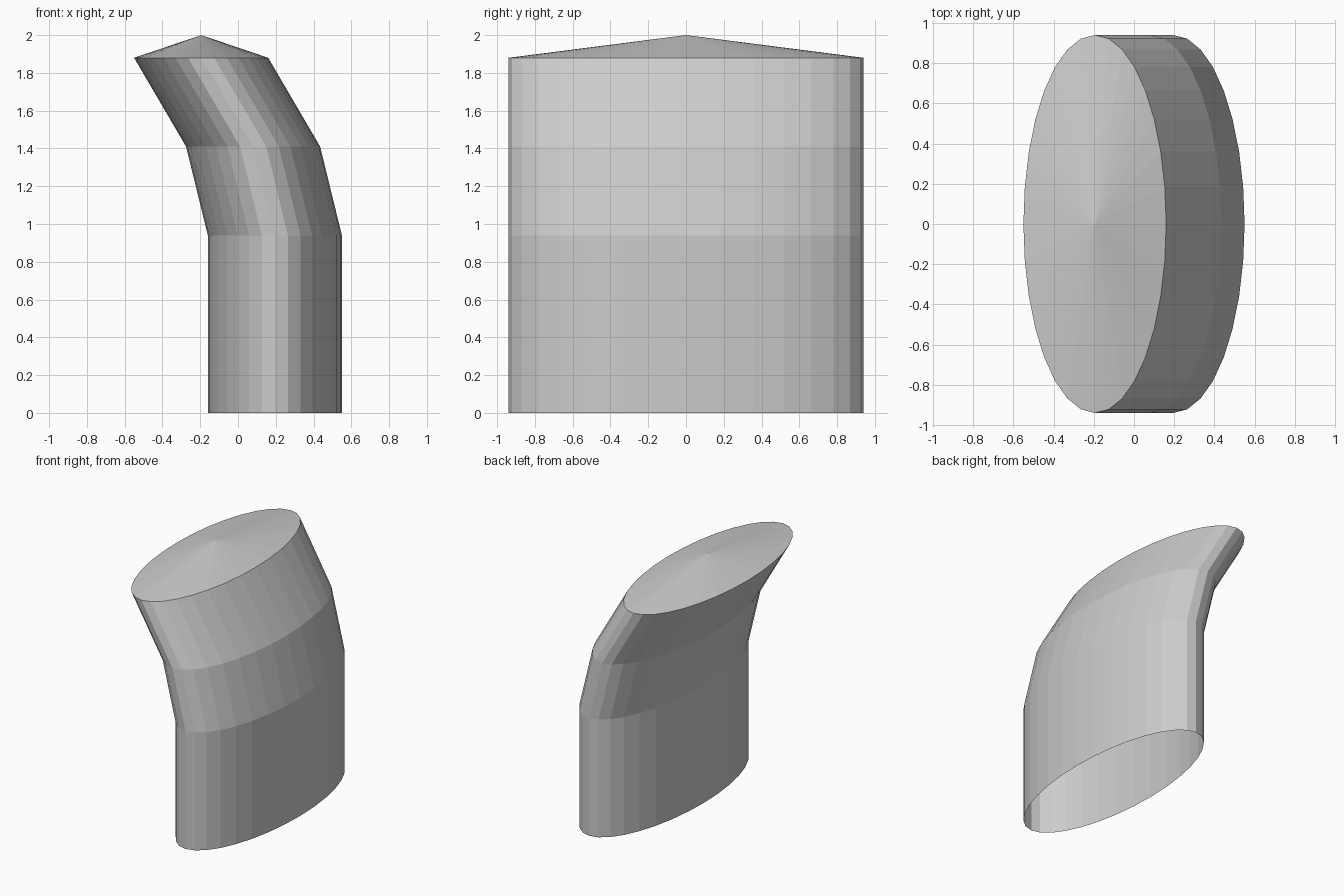
import bpy, bmesh
from math import cos, sin, tau

if "Cube" in bpy.data.objects:
    bpy.data.objects.remove(bpy.data.objects["Cube"])

SIDES, RX, RY = 32, 0.355, 0.94
# centre x and height of each elliptical ring
RINGS = [(0.195, 0.0), (0.195, 0.94), (0.08, 1.41), (-0.195, 1.88)]

bm = bmesh.new()
loops = [[bm.verts.new((cx + RX * cos(tau * i / SIDES), RY * sin(tau * i / SIDES), z))
          for i in range(SIDES)] for cx, z in RINGS]

# bent tube wall, open at the bottom
for low, high in zip(loops, loops[1:]):
    for i in range(SIDES):
        j = (i + 1) % SIDES
        bm.faces.new((low[i], low[j], high[j], high[i]))

# shallow conical cap
tip = bm.verts.new((-0.195, 0, 2.0))
top = loops[-1]
for i in range(SIDES):
    bm.faces.new((top[i], top[(i + 1) % SIDES], tip))

mesh = bpy.data.meshes.new("bent_oval_tube")
bm.to_mesh(mesh)
bm.free()
bpy.context.collection.objects.link(bpy.data.objects.new("bent_oval_tube", mesh))
